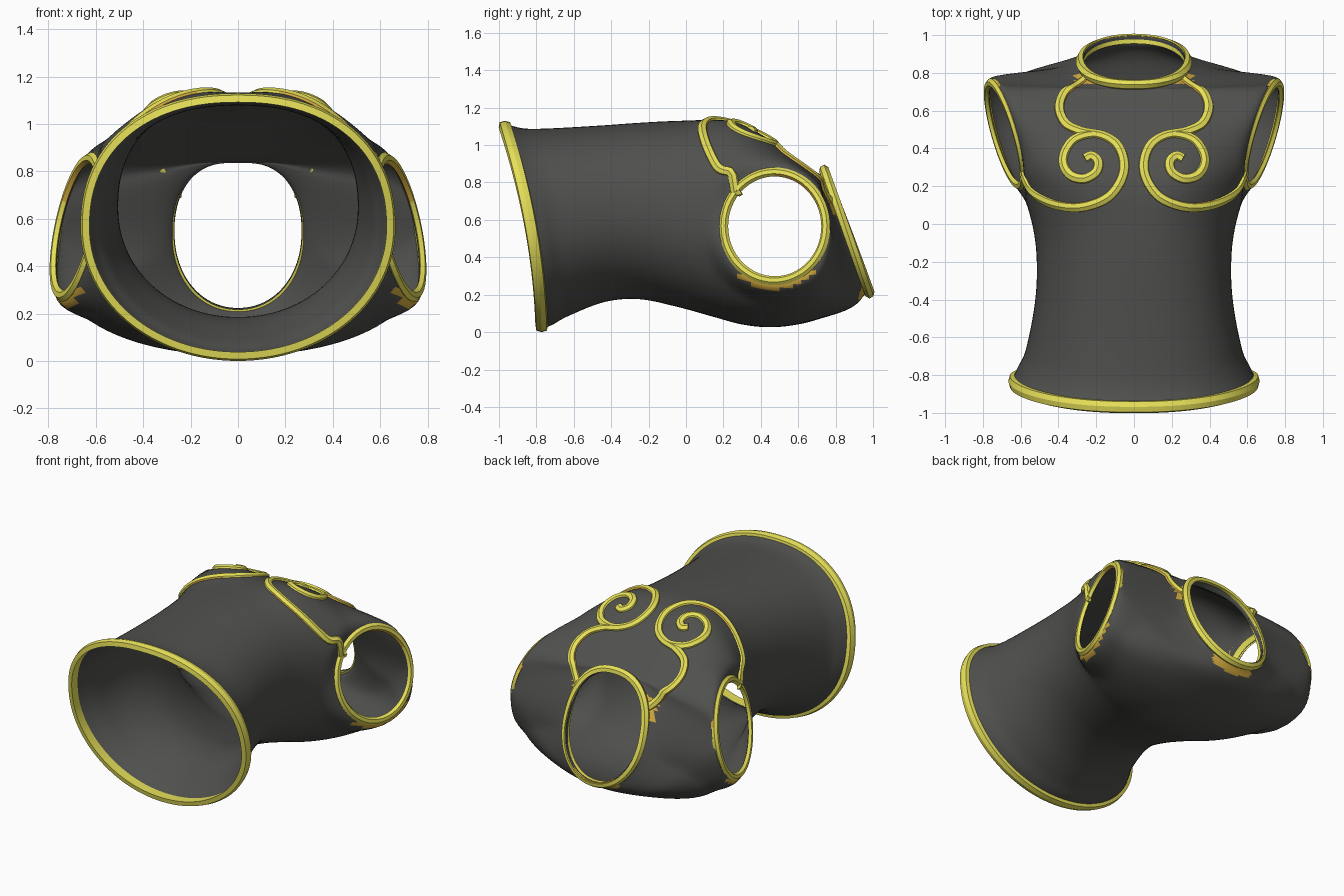
import bpy, bmesh, math
from mathutils import Vector
from mathutils.bvhtree import BVHTree

if "Cube" in bpy.data.objects:
    bpy.data.objects.remove(bpy.data.objects["Cube"])


def material(name, rgb):
    m = bpy.data.materials.new(name)
    m.use_nodes = True
    m.diffuse_color = (*rgb, 1)
    node = next(n for n in m.node_tree.nodes if n.type == 'BSDF_PRINCIPLED')
    node.inputs["Base Color"].default_value = (*rgb, 1)
    return m


CLOTH = material("dark grey", (0.08, 0.08, 0.075))
GOLD = material("yellow gold", (0.80, 0.75, 0.10))
AMBER = material("amber", (0.68, 0.42, 0.05))


def finish(bm, name, mats, angle):
    mesh = bpy.data.meshes.new(name)
    bm.to_mesh(mesh)
    bm.free()
    ob = bpy.data.objects.new(name, mesh)
    bpy.context.collection.objects.link(ob)
    for m in mats:
        mesh.materials.append(m)
    bpy.ops.object.select_all(action='DESELECT')
    ob.select_set(True)
    bpy.context.view_layer.objects.active = ob
    bpy.ops.object.shade_smooth_by_angle(angle=math.radians(angle))
    return ob


def spline(points, steps):
    """Catmull-Rom curve through points of any dimension."""
    pts = [Vector(p) for p in points]
    pts = [2 * pts[0] - pts[1]] + pts + [2 * pts[-1] - pts[-2]]
    out = []
    for a, b, c, d in zip(pts, pts[1:], pts[2:], pts[3:]):
        for i in range(steps):
            t = i / steps
            out.append(b + 0.5 * t * (c - a + t * (2*a - 5*b + 4*c - d + t * (3*b - a - 3*c + d))))
    return out + [pts[-2]]


def sweep(name, path, normals, w, h, base, closed, amber_rule=None):
    """Ridged band along a path, with amber flanks where the rule says so."""
    section = [(-w * 1.2, base), (-w, h * 0.6), (0, h), (w, h * 0.6), (w * 1.2, base)]
    bm = bmesh.new()
    n, rings = len(path), []
    for i, (p, nor) in enumerate(zip(path, normals)):
        if closed:
            tan = path[(i + 1) % n] - path[i - 1]
        else:
            tan = path[min(i + 1, n - 1)] - path[max(i - 1, 0)]
        side = tan.cross(nor).normalized()
        rings.append([bm.verts.new(p + side * a + nor * b) for a, b in section])
    for i in range(n if closed else n - 1):
        r, q = rings[i], rings[(i + 1) % n]
        for j in range(5):
            k = (j + 1) % 5
            f = bm.faces.new((r[j], r[k], q[k], q[j]))
            if amber_rule and j in (0, 3) and amber_rule(path[i]):
                f.material_index = 1
    if not closed:
        bm.faces.new(rings[0])
        bm.faces.new(rings[-1])
    bmesh.ops.recalc_face_normals(bm, faces=bm.faces)
    return finish(bm, name, [GOLD, AMBER], 30)


def smoothstep(t):
    t = max(0, min(1, t))
    return t * t * (3 - 2 * t)


# Armhole: an ellipse seen from the side, lying on a slanted plane
ARM_Y, ARM_Z, ARM_RY, ARM_RZ = 0.475, 0.565, 0.258, 0.275


def arm_radius(y, z):
    return math.hypot((y - ARM_Y) / ARM_RY, (z - ARM_Z) / ARM_RZ)


def arm_plane(y, z):
    return 0.675 + 0.28 * (y - 0.47) - 0.2 * (z - 0.57)


# Torso stations: y, tilt, half width, front z, back z, bow, roundness power
stations = [
    (-0.87, -0.18, 0.645, 1.11, 0.02, 0.04, 2.03),
    (-0.79, -0.15, 0.61, 1.085, 0.045, 0.03, 2.05),
    (-0.68, -0.10, 0.57, 1.085, 0.09, 0.01, 2.05),
    (-0.45, -0.03, 0.525, 1.10, 0.165, 0, 2.05),
    (-0.25, 0, 0.51, 1.115, 0.18, 0, 2.05),
    (-0.05, 0, 0.525, 1.125, 0.14, 0, 2.1),
    (0.15, 0, 0.58, 1.125, 0.085, 0, 2.25),
    (0.30, 0, 0.66, 1.09, 0.045, 0, 2.4),
    (0.45, 0, 0.72, 1.02, 0.03, 0, 2.5),
    (0.59, -0.02, 0.77, 0.93, 0.045, 0, 2.55),
    (0.70, -0.08, 0.77, 0.865, 0.08, 0, 2.45),
    (0.78, -0.20, 0.62, 0.845, 0.12, -0.015, 2.25),
    (0.815, -0.30, 0.44, 0.84, 0.16, -0.025, 2.15),
    (0.835, -0.36, 0.29, 0.845, 0.20, 0, 2.1),
    (0.873, -0.38, 0.272, 0.87, 0.22, 0, 2.1),
]
SIDES = 112


def section_ring(s):
    y0, tilt, w, zt, zb, bow, n = s
    zm, h = (zt + zb) / 2, (zt - zb) / 2
    ring = []
    for i in range(SIDES):
        a = 2 * math.pi * i / SIDES
        power = 2 / (n + 0.22 if i < SIDES / 2 else n)
        x, u = (math.copysign(abs(v) ** power, v) for v in (math.cos(a), math.sin(a)))
        x *= w
        z = zm + h * u
        y = y0 + tilt * h * u + bow * (1 - u * u)
        if u > 0:
            z += 0.03 * math.exp(-(abs(x) - 0.27) ** 2 / 0.03 - (y - 0.25) ** 2 / 0.03)
        # Ease the surface onto the armhole plane
        t = smoothstep((1.5 - arm_radius(y, z)) / 0.4) * smoothstep((abs(x) - 0.3) / 0.2)
        x += t * (math.copysign(arm_plane(y, z), x) - x)
        ring.append(Vector((x, y, z)))
    return ring


rings = [section_ring(s) for s in spline(stations, 6)]
bm = bmesh.new()
grid = [[bm.verts.new(p) for p in r] for r in rings]
for r, q in zip(grid, grid[1:]):
    for i in range(SIDES):
        k = (i + 1) % SIDES
        bm.faces.new((r[i], r[k], q[k], q[i]))


def in_armhole(f):
    c = f.calc_center_median()
    return abs(c.x) > 0.4 and arm_radius(c.y, c.z) < 1


# Open the armholes and pull their edges onto the ellipse
bmesh.ops.delete(bm, geom=[f for f in bm.faces if in_armhole(f)], context='FACES')
for v in bm.verts:
    if v.is_boundary and abs(v.co.x) > 0.4 and v.co.y > 0:
        r = arm_radius(v.co.y, v.co.z)
        v.co.y = ARM_Y + (v.co.y - ARM_Y) / r
        v.co.z = ARM_Z + (v.co.z - ARM_Z) / r
        v.co.x = math.copysign(arm_plane(v.co.y, v.co.z), v.co.x)
bmesh.ops.recalc_face_normals(bm, faces=bm.faces)

# Amber patches under the armholes and around the neck
for f in bm.faces:
    c = f.calc_center_median()
    under_arm = abs(c.x) > 0.5 and arm_radius(c.y, c.z) < 1.22 and c.z < 0.32
    neck_side = 0.2 < abs(c.x) < 0.31 and c.y > 0.74 and c.z > 0.62
    neck_back = abs(c.x) < 0.15 and c.y > 0.92 and c.z < 0.4
    f.material_index = int(under_arm or neck_side or neck_back)
tree = BVHTree.FromBMesh(bm)
torso = finish(bm, "torso_shell", [CLOTH, AMBER], 60)
shell = torso.modifiers.new("thickness", 'SOLIDIFY')
shell.thickness = 0.008
shell.offset = 0
shell.material_offset = -1


# Hem and neck rims
def outward(ring):
    zm = (max(p.z for p in ring) + min(p.z for p in ring)) / 2
    return [Vector((p.x, 0, p.z - zm)).normalized() for p in ring]


sweep("hem_rim", rings[0], outward(rings[0]), 0.028, 0.02, -0.018, True)
collar = rings[-3]
sweep("neck_rim", collar, outward(collar), 0.022, 0.035, -0.003, True)

# Chest ornament paths seen from above
scroll = [(0.592, 0.33), (0.578, 0.25), (0.53, 0.165), (0.42, 0.105), (0.28, 0.09), (0.14, 0.14),
          (0.065, 0.24), (0.055, 0.34), (0.1, 0.43), (0.2, 0.475), (0.31, 0.45), (0.365, 0.38),
          (0.37, 0.31), (0.33, 0.255), (0.26, 0.24), (0.2, 0.275), (0.19, 0.33), (0.225, 0.36),
          (0.26, 0.345)]
strap = [(0.24, 0.78), (0.3, 0.735), (0.37, 0.69), (0.395, 0.61), (0.36, 0.53), (0.28, 0.49),
         (0.2, 0.475)]

for side, sx in (("left", 1), ("right", -1)):
    # Armhole rim, lying on the outside of the shell
    path, normals = [], []
    for i in range(64):
        a = 2 * math.pi * i / 64
        c, s = math.cos(a), math.sin(a)
        y, z = ARM_Y + 1.06 * ARM_RY * c, ARM_Z + 1.06 * ARM_RZ * s
        path.append(Vector((sx * arm_plane(y, z), y, z)))
        normals.append(Vector((sx, 0.5 * c - 0.28, 0.5 * s + 0.2)).normalized())
    sweep(side + "_armhole_rim", path, normals, 0.02, 0.022, -0.008, True,
          lambda p: p.y > 0.48 and p.z > 0.66)

    # Bands laid onto the chest surface
    for name, pts in (("_chest_scroll", scroll), ("_neck_strap", strap)):
        path, normals = [], []
        for p in spline(pts, 6):
            hit, nor, _, _ = tree.ray_cast(Vector((sx * p.x, p.y, 3)), Vector((0, 0, -1)))
            if hit and hit.z > 0.7:
                path.append(hit)
                normals.append(nor if nor.z > 0 else -nor)
        smooth = [sum(normals[max(0, i - 2):i + 3], Vector()).normalized()
                  for i in range(len(normals))]
        sweep(side + name, path, smooth, 0.022, 0.024, -0.002, False,
              lambda p: p.y > 0.5 or p.y < 0.11)
